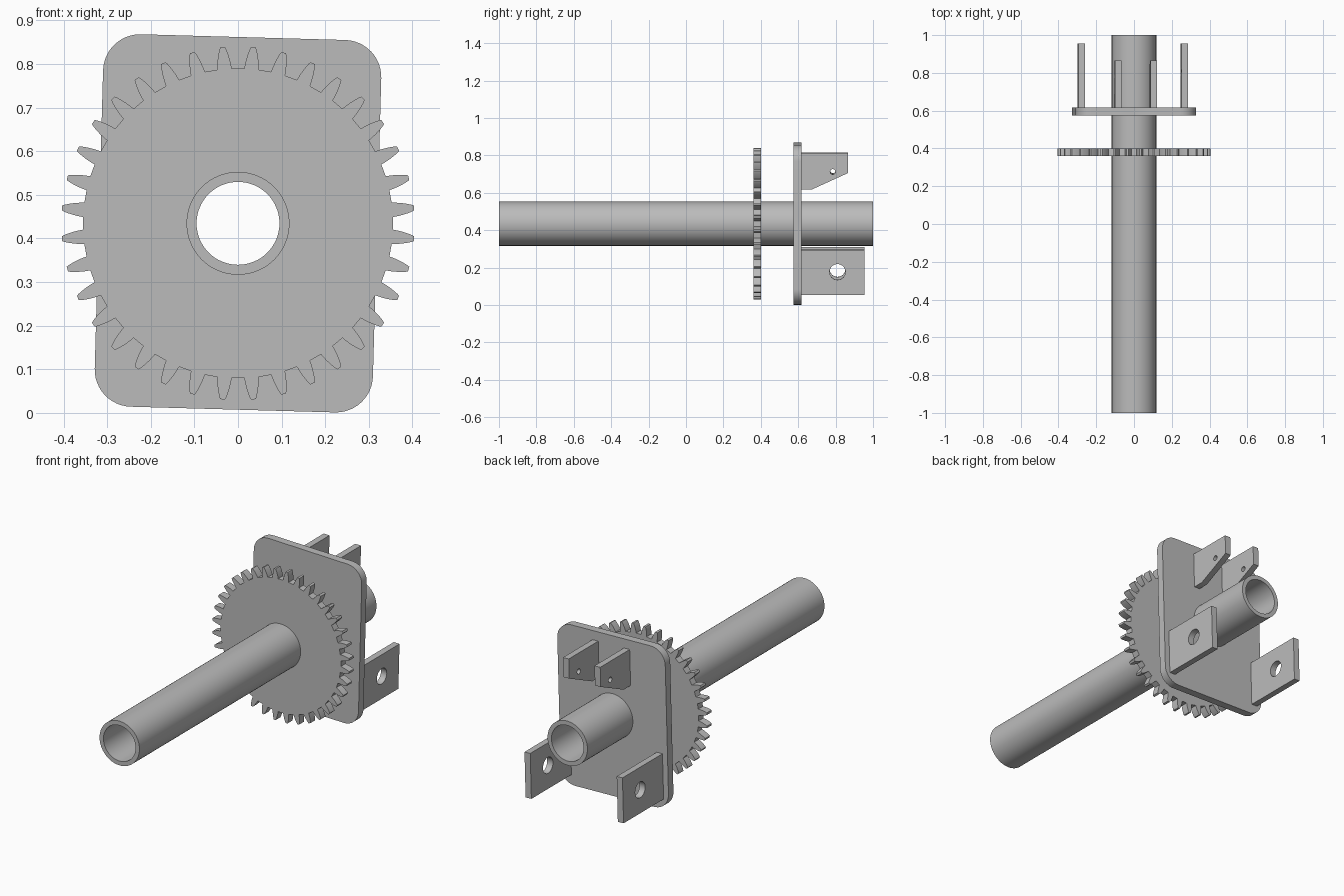
import bpy, bmesh
from math import sin, cos, pi, radians
from mathutils import Matrix, Vector

if "Cube" in bpy.data.objects:
    bpy.data.objects.remove(bpy.data.objects["Cube"])

AXIS_Z = 0.4345            # height of the shaft axis
TILT = Matrix.Rotation(radians(1.6), 4, 'Y')
PLACE = Matrix.Translation((0, 0, AXIS_Z))

grey = bpy.data.materials.new("plain grey")
grey.use_nodes = True
grey.diffuse_color = (0.5, 0.5, 0.5, 1)
grey.node_tree.nodes["Principled BSDF"].inputs["Base Color"].default_value = (0.5, 0.5, 0.5, 1)


def arc(cu, cv, r, start, end, steps):
    return [(cu + r * cos(start + (end - start) * i / steps),
             cv + r * sin(start + (end - start) * i / steps)) for i in range(steps + 1)]


def circle(cu, cv, r, steps=64):
    return arc(cu, cv, r, 0, 2 * pi, steps)[:-1]


def solid(name, loops, to_3d, depth, matrix):
    """Extrude an outline with holes along the depth vector."""
    bm = bmesh.new()
    edges = []
    for loop in loops:
        verts = [bm.verts.new(to_3d(u, v)) for u, v in loop]
        edges += [bm.edges.new((a, b)) for a, b in zip(verts, verts[1:] + verts[:1])]
    bmesh.ops.triangle_fill(bm, edges=edges, use_beauty=True)
    result = bmesh.ops.extrude_face_region(bm, geom=bm.faces[:], use_keep_orig=True)
    moved = [g for g in result["geom"] if isinstance(g, bmesh.types.BMVert)]
    bmesh.ops.translate(bm, verts=moved, vec=Vector(depth))
    bmesh.ops.recalc_face_normals(bm, faces=bm.faces[:])
    bm.transform(matrix)
    mesh = bpy.data.meshes.new(name)
    bm.to_mesh(mesh)
    bm.free()
    mesh.materials.append(grey)
    obj = bpy.data.objects.new(name, mesh)
    bpy.context.collection.objects.link(obj)
    bpy.ops.object.select_all(action='DESELECT')
    obj.select_set(True)
    bpy.context.view_layer.objects.active = obj
    bpy.ops.object.shade_smooth_by_angle(angle=radians(25))
    return obj


def facing(y):
    return lambda u, v: (u, y, v)


# Hollow shaft
OUTER, INNER = 0.118, 0.095
solid("hollow_shaft", [circle(0, 0, OUTER), circle(0, 0, INNER)],
      facing(-1), (0, 2, 0), PLACE)

# Spur gear: each tooth is a mirrored flank profile of (radius, half width)
TEETH = 36
flank = [(0.355, 0.0165), (0.366, 0.0155), (0.378, 0.0135), (0.39, 0.0108),
         (0.4, 0.0078), (0.405, 0.0055)]
tooth = [(r, -w) for r, w in flank] + [(r, w) for r, w in reversed(flank)]
gear = []
for i in range(TEETH):
    a = 2 * pi * (i + 0.5) / TEETH
    gear += [(r * cos(a) - w * sin(a), r * sin(a) + w * cos(a)) for r, w in tooth]
solid("spur_gear", [gear, circle(0, 0, OUTER)], facing(0.36), (0, 0.04, 0), PLACE)

# Rounded mounting plate, slightly turned about the shaft
HALF_W, HALF_H, CORNER = 0.319, 0.427, 0.085
plate = []
for k, (sx, sz) in enumerate([(1, 1), (-1, 1), (-1, -1), (1, -1)]):
    plate += arc(sx * (HALF_W - CORNER), sz * (HALF_H - CORNER), CORNER,
                 k * pi / 2, (k + 1) * pi / 2, 12)
solid("mounting_plate", [plate, circle(0, 0, OUTER)], facing(0.575), (0, 0.042, 0), PLACE @ TILT)

# Bracket pairs behind the plate, profiles in (y, z)
THICK = 0.034
upper = [(0.615, 0.187), (0.675, 0.187), (0.866, 0.274), (0.866, 0.378), (0.615, 0.378)]
lower = [(0.615, -0.373), (0.955, -0.373), (0.955, -0.132), (0.615, -0.132)]
for side, s in (("left", 1), ("right", -1)):
    for kind, outline, hole, x in (
            ("upper", upper, circle(0.785, 0.281, 0.014, 24), 0.093),
            ("lower", lower, circle(0.81, -0.25, 0.042, 40), 0.2725)):
        solid(f"{kind}_{side}_bracket", [outline, hole],
              lambda u, v, c=s * x - THICK / 2: (c, u, v), (THICK, 0, 0), PLACE @ TILT)
